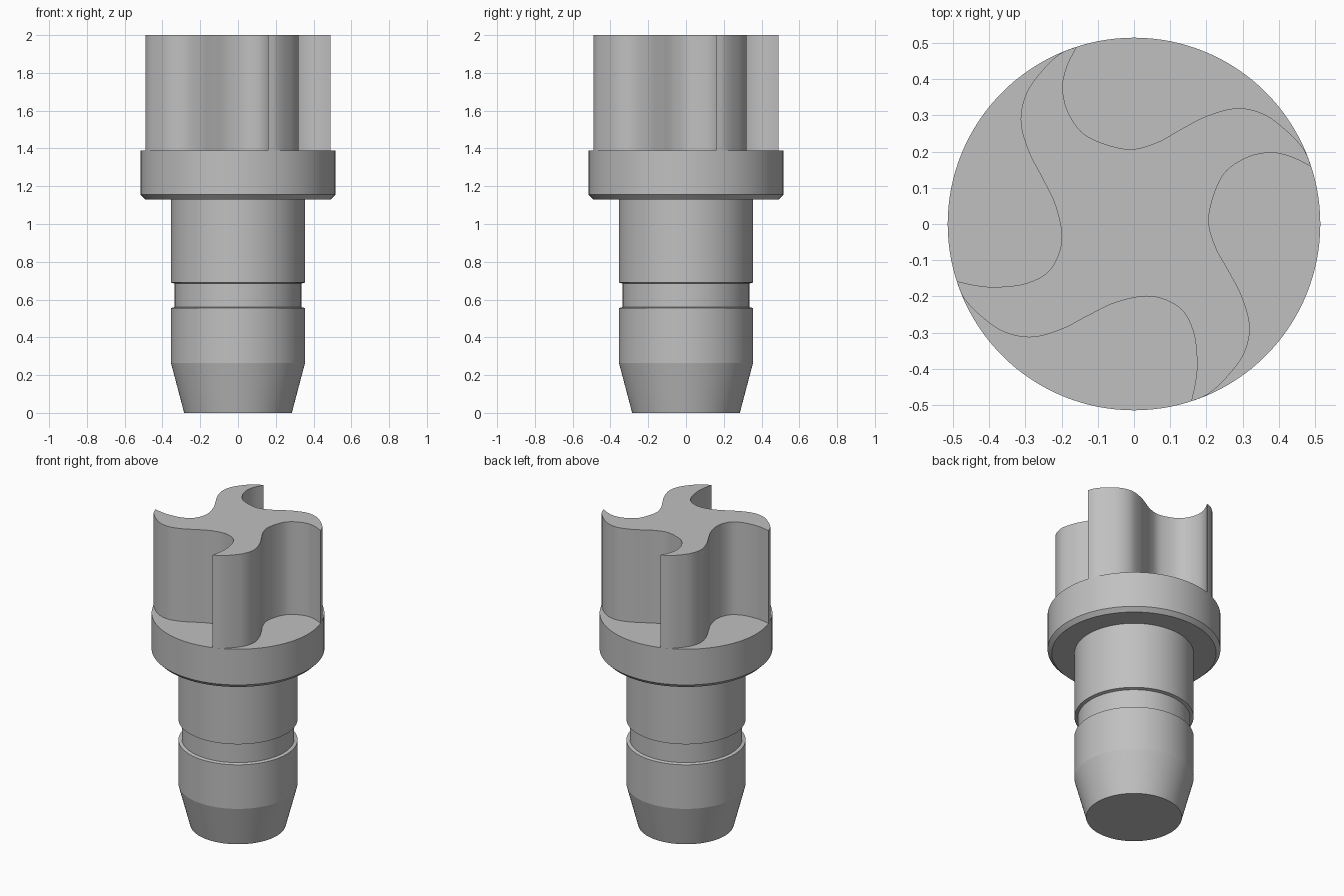
import bpy, bmesh, math
from mathutils import Vector, Matrix
from mathutils.geometry import interpolate_bezier

if "Cube" in bpy.data.objects:
    bpy.data.objects.remove(bpy.data.objects["Cube"], do_unlink=True)

# Single plain grey material
grey = bpy.data.materials.new("plain grey")
grey.use_nodes = True
colour = (0.53, 0.53, 0.53, 1)
grey.diffuse_color = colour
bsdf = next(n for n in grey.node_tree.nodes if n.type == 'BSDF_PRINCIPLED')
bsdf.inputs["Base Color"].default_value = colour


def finish(name, bm):
    """Turn a bmesh into a named object with smooth sides and sharp rims."""
    bmesh.ops.recalc_face_normals(bm, faces=bm.faces)
    mesh = bpy.data.meshes.new(name)
    bm.to_mesh(mesh)
    bm.free()
    mesh.materials.append(grey)
    obj = bpy.data.objects.new(name, mesh)
    bpy.context.collection.objects.link(obj)
    bpy.ops.object.select_all(action='DESELECT')
    obj.select_set(True)
    bpy.context.view_layer.objects.active = obj
    bpy.ops.object.shade_smooth_by_angle(angle=math.radians(12))
    return obj


def turned(name, profile, sides=128):
    """Stack rings of (radius, height) into a closed turned solid."""
    bm = bmesh.new()
    rings = [[bm.verts.new((r * math.cos(math.tau * i / sides),
                            r * math.sin(math.tau * i / sides), z))
              for i in range(sides)] for r, z in profile]
    for low, high in zip(rings, rings[1:]):
        for i in range(sides):
            j = (i + 1) % sides
            bm.faces.new((low[i], low[j], high[j], high[i]))
    bm.faces.new(rings[0][::-1])
    bm.faces.new(rings[-1])
    return finish(name, bm)


def smooth_path(points, steps=8):
    """Smooth curve through the points, leaving out the final one."""
    pts = [Vector(p).to_3d() for p in points]
    ext = [pts[0]] + pts + [pts[-1]]
    path = []
    for a, b, c, d in zip(ext, ext[1:], ext[2:], ext[3:]):
        path += interpolate_bezier(b, b + (c - a) / 6, c - (d - b) / 6, c, steps + 1)[:-1]
    return path


# Shank with tapered nose and ring groove, and chamfered collar
turned("shank", [(0.285, 0), (0.355, 0.265), (0.355, 0.555), (0.335, 0.56),
                 (0.335, 0.685), (0.355, 0.69), (0.355, 1.13)])
turned("collar", [(0.49, 1.13), (0.515, 1.155), (0.515, 1.39)])

# Four-lobed drive head: two pocket shapes, each used on two neighbouring sides
tip_start, tip_end = (-0.158, 0.49), (0.49, 0.158)
wide = [tip_start, (-0.185, 0.435), (-0.197, 0.375), (-0.18, 0.305), (-0.13, 0.243),
        (-0.022, 0.207), (0.06, 0.224), (0.13, 0.262), (0.2, 0.298), (0.285, 0.32),
        (0.36, 0.303), (0.425, 0.255), (0.47, 0.205), tip_end]
narrow = [tip_start, (-0.17, 0.435), (-0.174, 0.375), (-0.163, 0.295), (-0.125, 0.231),
          (-0.045, 0.2), (0.05, 0.217), (0.13, 0.255), (0.2, 0.291), (0.282, 0.313),
          (0.36, 0.298), (0.425, 0.253), (0.47, 0.205), tip_end]
outline = []
for quarter, pocket in enumerate((wide, wide, narrow, narrow)):
    turn = Matrix.Rotation(-quarter * math.pi / 2, 3, 'Z')
    outline += [turn @ p for p in smooth_path(pocket)]

bm = bmesh.new()
base = bm.faces.new([bm.verts.new((p.x, p.y, 1.39)) for p in outline])
top = bmesh.ops.extrude_face_region(bm, geom=[base], use_keep_orig=True)
bmesh.ops.translate(bm, vec=(0, 0, 0.61),
                    verts=[v for v in top["geom"] if isinstance(v, bmesh.types.BMVert)])
finish("drive_head", bm)
